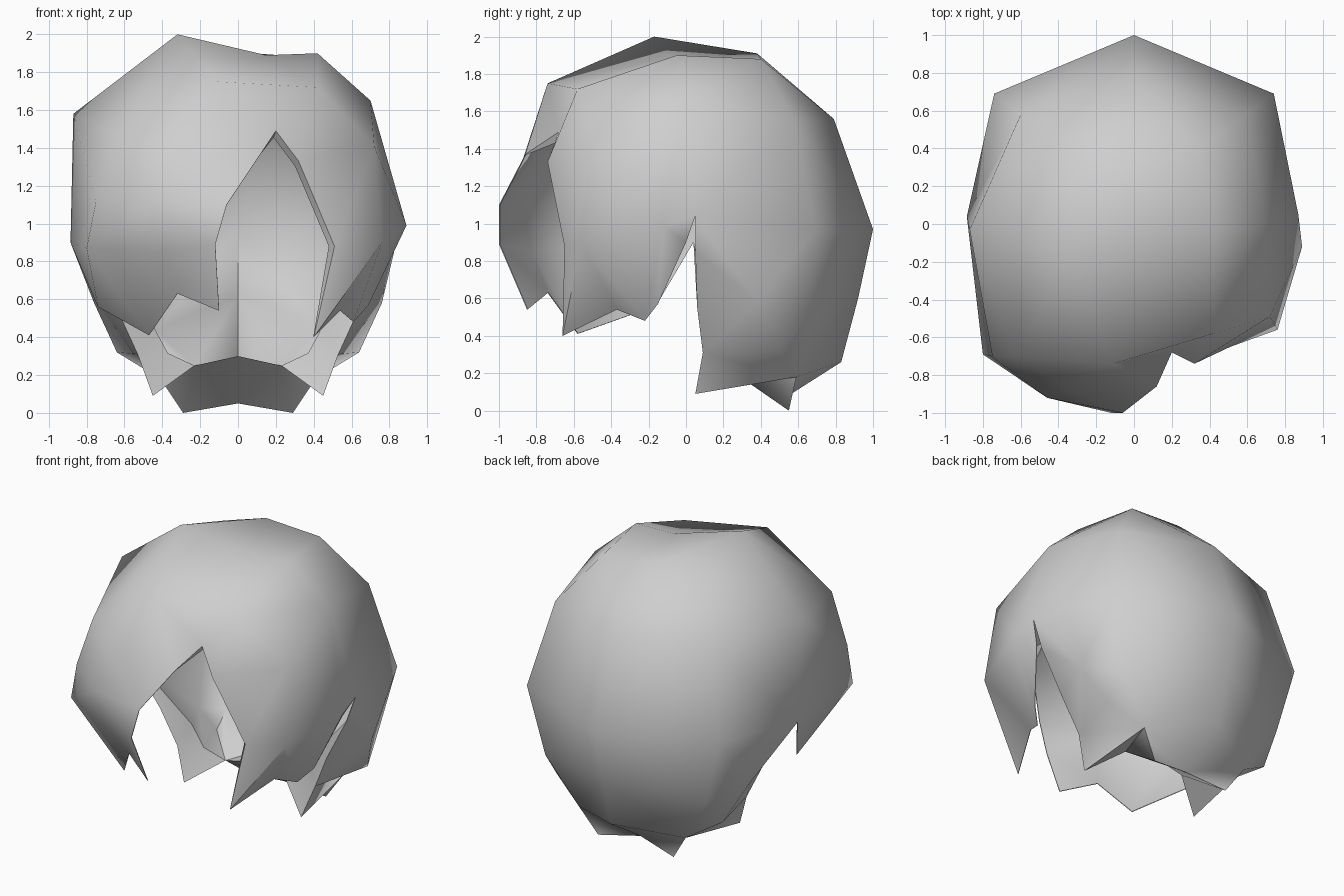
import bpy
import bmesh
import math
from mathutils import Vector

default_cube = bpy.data.objects.get("Cube")
if default_cube:
    bpy.data.objects.remove(default_cube, do_unlink=True)

bm = bmesh.new()
shared_verts = {}


def vert(point):
    """Return one shared vertex for each position."""
    key = tuple(round(value, 3) for value in point)
    if key not in shared_verts:
        shared_verts[key] = bm.verts.new(key)
    return shared_verts[key]


def face(*points):
    corners = list(dict.fromkeys(vert(point) for point in points))
    if len(corners) > 2 and not bm.faces.get(corners):
        bm.faces.new(corners)


def strip(left, right):
    """Skin two locks of any length, always taking the shorter diagonal."""
    i = j = 0
    while i < len(left) - 1 or j < len(right) - 1:
        step_left = math.inf
        step_right = math.inf
        if i < len(left) - 1:
            step_left = (Vector(left[i + 1]) - Vector(right[j])).length
        if j < len(right) - 1:
            step_right = (Vector(left[i]) - Vector(right[j + 1])).length
        if step_left <= step_right:
            face(left[i], left[i + 1], right[j])
            i += 1
        else:
            face(left[i], right[j + 1], right[j])
            j += 1


def mirror(points):
    return [(-x, y, z) for x, y, z in points]


# Back locks, each listed from crown to hem
crown = (.15, -.08, 1.89)
back_mid = [(-.05, .38, 1.91), (0, .79, 1.56), (0, 1, .97),
            (0, .92, .6), (0, .83, .26), (0, .5, .05)]
back_side = [(.35, .4, 1.88), (.6, .58, 1.55), (.74, .69, .97),
             (.62, .66, .51), (.41, .59, .18), (.29, .55, 0)]
nape_swell = [(.76, .38, .58), (.64, .51, .32)]
nape_edge = [(.64, .06, .55), (.53, .09, .31), (.45, .05, .09)]

# Left side, split by a tall slit
side_top = [(.42, -.05, 1.9), (.7, 0, 1.65), (.87, .05, 1.04)]
slit_back = side_top + [(.8, .05, .85)] + nape_edge
slit_front = side_top[1:] + [(.8, 0, .9), (.69, -.15, .57), (.61, -.22, .48)]
side_bulge = side_top[:2] + [(.89, -.12, .99), slit_front[-1]]
fringe_left = [(.42, -.58, 1.72), (.32, -.74, 1.33), (.51, -.65, .88), (.4, -.66, .4)]
temple = [fringe_left[0], (.72, -.49, 1.41), (.76, -.56, .9)]
temple_notch = (.54, -.37, .54)

# Long fringe swept to the right
parting = (.2, -.68, 1.49)
fringe_edge = [parting, (.12, -.86, 1.37), (-.06, -1, 1.1),
               (-.12, -1, .89), (-.1, -.85, .54)]
fringe_mid = [(-.11, -.74, 1.75), (-.36, -.87, 1.35), (-.46, -.92, 1.1),
              (-.4, -.88, .85), (-.32, -.74, .63)]
fringe_right = [(-.63, -.7, 1.46), (-.75, -.7, 1.12),
                (-.8, -.69, .87), (-.47, -.58, .41)]
side_right = [(-.32, -.17, 2), (-.87, -.03, 1.58),
              (-.885, .04, .9), (-.74, -.16, .56)]
nape_right = side_right[:-1] + mirror(nape_edge)
back_right = [(-.36, .38, 1.81)] + mirror(back_side[1:])

# Skin the outer shell
for left, right in [
    (back_mid, back_side), (back_mid, back_right),
    (slit_front, side_bulge[1:]), (side_bulge, temple + [temple_notch]),
    (temple, fringe_left), (fringe_edge, fringe_mid),
    (fringe_mid, fringe_right), (fringe_right, side_right),
]:
    strip(left, right)
face(temple[-1], fringe_left[-1], temple_notch)
face(fringe_left[0], parting, fringe_left[1])
face(fringe_mid[0], parting, fringe_left[0])

# Swollen nape corner on both sides
for back, swell, edge in [(back_side, nape_swell, slit_back),
                          (back_right, mirror(nape_swell), nape_right)]:
    strip(back[:3] + swell + [back[4]], edge)
    strip([back[2]] + swell + [back[4]], back[2:5])

# Close the crown
face(fringe_mid[0], fringe_right[0], side_right[0])
face(back_mid[0], back_right[0], side_right[0])
tops = [lock[0] for lock in (back_mid, back_side, side_top,
                             fringe_left, fringe_mid, side_right)]
for first, second in zip(tops, tops[1:] + tops[:1]):
    face(crown, first, second)

# Inner lining: sharp at the fringe hem, thick and floored at the nape
centre = Vector((0, 0, .9))
thick_edge = [vert(point) for point in [parting] + fringe_left[1:3]]
outer_faces = list(bm.faces)
rim = [edge for edge in bm.edges if edge.is_boundary]
lining = {}
for v in list(bm.verts):
    x, y, z = v.co
    if y > 0 and z < .2:
        across = max(-.23, min(.23, x))
        inner = Vector((across, .19, .3 - .22 * abs(across)))
    elif y > 0 and z < .59:
        inner = Vector((x * .7, y * .6 + .1, z * .6 + .13))
    else:
        thin = v.is_boundary and v not in thick_edge
        inner = centre + (v.co - centre) * (.995 if thin else .94)
    lining[v] = bm.verts.new(inner)
for f in outer_faces:
    bm.faces.new([lining[v] for v in reversed(f.verts)])
for edge in rim:
    a, b = edge.verts
    bm.faces.new((a, b, lining[b], lining[a]))
bmesh.ops.remove_doubles(bm, verts=bm.verts, dist=.0005)
bmesh.ops.recalc_face_normals(bm, faces=bm.faces)

mesh = bpy.data.meshes.new("hair_shell")
bm.to_mesh(mesh)
bm.free()
hair = bpy.data.objects.new("hair_shell", mesh)
bpy.context.collection.objects.link(hair)

# Plain grey colour
grey = bpy.data.materials.new("light_grey")
grey.use_nodes = True
colour = (.62, .62, .62, 1)
grey.diffuse_color = colour
grey.node_tree.nodes["Principled BSDF"].inputs["Base Color"].default_value = colour
mesh.materials.append(grey)

bpy.ops.object.select_all(action="DESELECT")
hair.select_set(True)
bpy.context.view_layer.objects.active = hair
bpy.ops.object.shade_smooth_by_angle(angle=math.radians(60))
